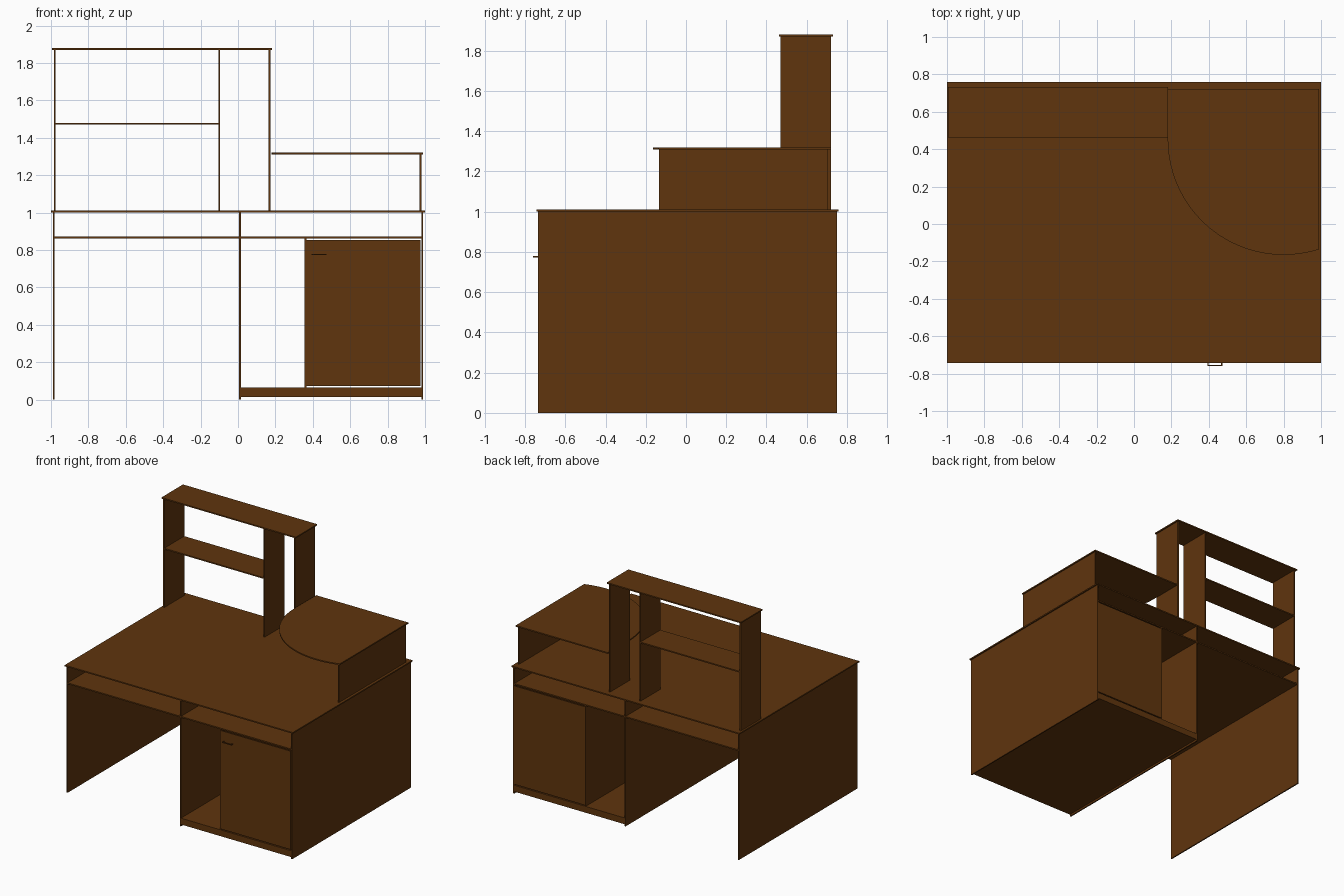
import bpy, bmesh, math

cube = bpy.data.objects.get("Cube")
if cube:
    bpy.data.objects.remove(cube, do_unlink=True)

wood = bpy.data.materials.new("brown wood")
wood.use_nodes = True
colour = (0.115, 0.035, 0.004, 1)
wood.diffuse_color = colour
wood.node_tree.nodes["Principled BSDF"].inputs["Base Color"].default_value = colour


def finish(name, bm):
    bmesh.ops.recalc_face_normals(bm, faces=bm.faces)
    mesh = bpy.data.meshes.new(name)
    bm.to_mesh(mesh)
    bm.free()
    mesh.materials.append(wood)
    obj = bpy.data.objects.new(name, mesh)
    bpy.context.collection.objects.link(obj)
    return obj


def board(name, xs, ys, zs):
    """Box spanning the given x, y and z ranges."""
    bm = bmesh.new()
    bmesh.ops.create_cube(bm, size=1)
    for v in bm.verts:
        v.co = [r[0] if c < 0 else r[1] for c, r in zip(v.co, (xs, ys, zs))]
    return finish(name, bm)


T = 0.01                    # board thickness
DEPTH = (-0.735, 0.75)      # desk carcass
HUTCH = (0.47, 0.72)        # shelf tower
TOP = 1.01                  # work surface height

# Desk top, uprights and the shelf under the top
board("desk_top", (-1, 1), (-0.742, 0.758), (TOP - T, TOP))
for name, x in (("right_side", -0.99), ("middle_panel", 0.005), ("left_side", 0.98)):
    board(name, (x, x + T), DEPTH, (0, TOP - T))
board("under_shelf", (-0.98, 0.98), DEPTH, (0.862, 0.872))

# Cupboard: plinth, floor, divider, door and back
board("plinth", (0.015, 0.98), DEPTH, (0.015, 0.055))
board("cupboard_floor", (0.015, 0.98), DEPTH, (0.055, 0.065))
board("cupboard_divider", (0.355, 0.365), DEPTH, (0.065, 0.862))
for name, y in (("cupboard_door", DEPTH[0]), ("cupboard_back", DEPTH[1] - T)):
    board(name, (0.365, 0.977), (y, y + T), (0.073, 0.853))

# Bracket handle on the door
H = 0.006
board("handle_bar", (0.392, 0.472), (-0.76, -0.76 + H), (0.773, 0.773 + H))
for name, x in (("handle_post_right", 0.392), ("handle_post_left", 0.472 - H)):
    board(name, (x, x + H), (-0.76 + H, DEPTH[0]), (0.773, 0.773 + H))

# Shelf tower on the desk
for name, x in (("tower_side_right", -0.985), ("tower_divider", -0.105),
                ("tower_side_left", 0.163)):
    board(name, (x, x + T), HUTCH, (TOP, 1.87))
board("tower_shelf", (-0.975, -0.105), HUTCH, (1.47, 1.48))
board("tower_top", (-0.995, 0.182), (0.463, 0.732), (1.87, 1.88))

# Raised corner shelf with a rounded front and its support
board("corner_support", (0.97, 0.98), (-0.135, 0.707), (TOP, 1.31))
RADIUS, CX, CY, RIGHT = 0.62, 0.8, 0.455, 0.988
end = 2 * math.pi - math.acos((RIGHT - CX) / RADIUS)
STEPS = 32
outline = [(RIGHT, 0.722), (CX - RADIUS, 0.722)]
for i in range(STEPS + 1):
    a = math.pi + (end - math.pi) * i / STEPS
    outline.append((CX + RADIUS * math.cos(a), CY + RADIUS * math.sin(a)))
bm = bmesh.new()
face = bm.faces.new([bm.verts.new((x, y, 1.31)) for x, y in outline])
moved = bmesh.ops.extrude_face_region(bm, geom=[face])["geom"]
for v in moved:
    if isinstance(v, bmesh.types.BMVert):
        v.co.z += T
corner = finish("corner_shelf", bm)
bpy.context.view_layer.objects.active = corner
corner.select_set(True)
bpy.ops.object.shade_smooth_by_angle(angle=math.radians(30))
